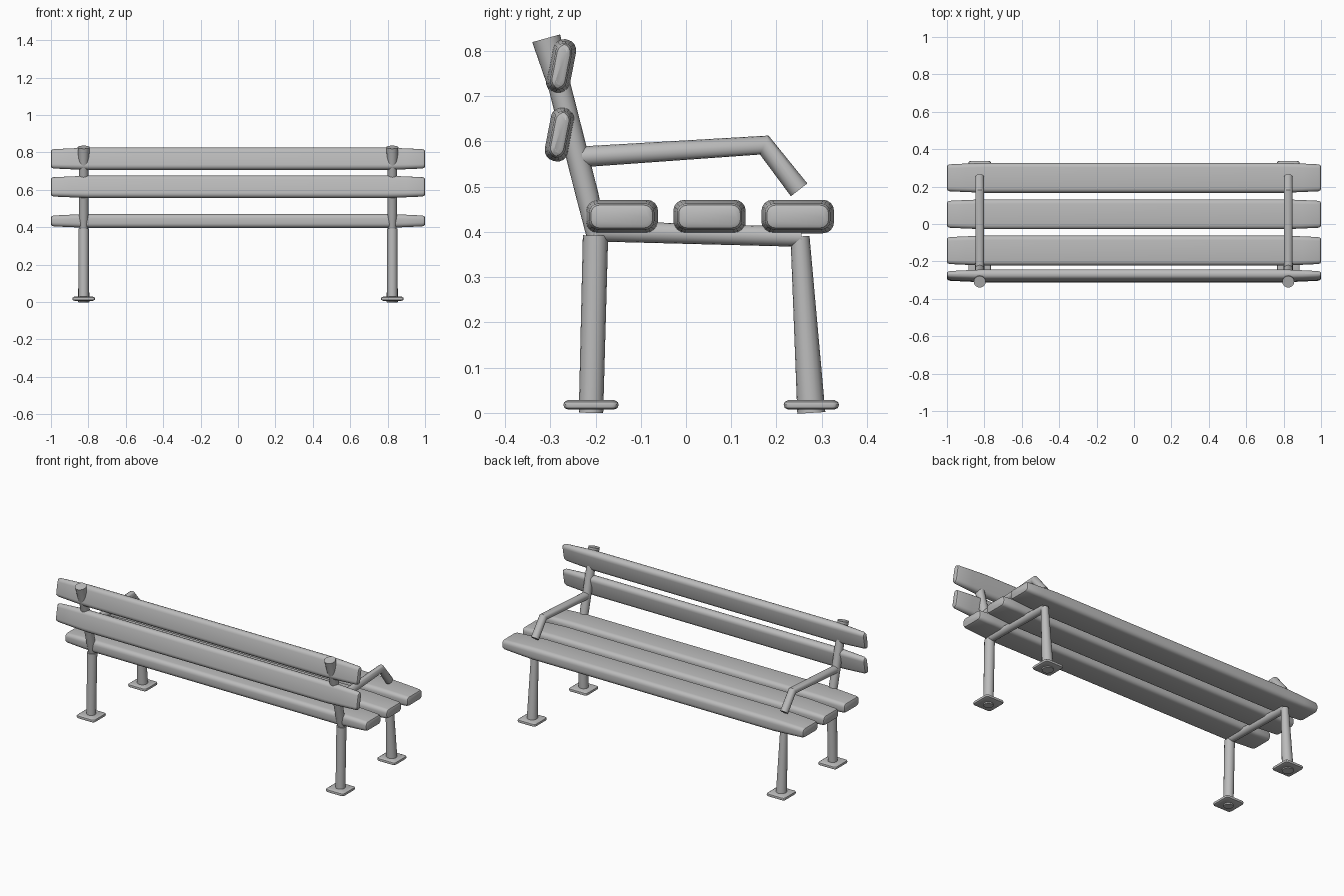
import bpy, bmesh, math
from mathutils import Vector, Matrix

cube = bpy.data.objects.get("Cube")
if cube:
    bpy.data.objects.remove(cube, do_unlink=True)

grey = bpy.data.materials.new("plain grey")
grey.use_nodes = True
colour = (0.5, 0.5, 0.5, 1)
grey.diffuse_color = colour
grey.node_tree.nodes["Principled BSDF"].inputs["Base Color"].default_value = colour


def loft(name, rings, angle=40):
    """Skin a list of equal-length point rings and cap both ends."""
    bm = bmesh.new()
    loops = [[bm.verts.new(p) for p in ring] for ring in rings]
    n = len(loops[0])
    for a, b in zip(loops, loops[1:]):
        for i in range(n):
            j = (i + 1) % n
            bm.faces.new((a[i], a[j], b[j], b[i]))
    bm.faces.new(loops[0])
    bm.faces.new(loops[-1])
    bmesh.ops.recalc_face_normals(bm, faces=bm.faces[:])
    mesh = bpy.data.meshes.new(name)
    bm.to_mesh(mesh)
    bm.free()
    mesh.materials.append(grey)
    obj = bpy.data.objects.new(name, mesh)
    bpy.context.collection.objects.link(obj)
    bpy.ops.object.select_all(action='DESELECT')
    obj.select_set(True)
    bpy.context.view_layer.objects.active = obj
    bpy.ops.object.shade_smooth_by_angle(angle=math.radians(angle))
    return obj


def rounded_rect(w, h, r, steps=4):
    """Outline of a rounded rectangle as (u, v) pairs."""
    pts = []
    for k, (sx, sy) in enumerate(((1, 1), (-1, 1), (-1, -1), (1, -1))):
        for s in range(steps + 1):
            a = math.pi / 2 * (k + s / steps)
            pts.append((sx * (w / 2 - r) + r * math.cos(a),
                        sy * (h / 2 - r) + r * math.sin(a)))
    return pts


def plank(name, y, z, w, h, tilt=0):
    """Rounded board along x whose ends taper in a little."""
    turn = Matrix.Rotation(math.radians(tilt), 3, 'X')
    half = [(0.8, 0), (0.9, 0.004), (0.985, 0.008), (0.996, 0.012), (1, 0.019)]
    stations = [(-x, i) for x, i in reversed(half)] + half
    rings = []
    for x, inset in stations:
        outline = rounded_rect(w - 2 * inset, h - 2 * inset, 0.024 - inset / 2)
        rings.append([turn @ Vector((0, u, v)) + Vector((x, y, z)) for u, v in outline])
    loft(name, rings)


def tube(name, x, path, sides=16):
    """Round bar through (y, z, radius) points, mitred at the bends."""
    pts = [Vector((x, y, z)) for y, z, r in path]
    rings = []
    for i, p in enumerate(pts):
        before = (p - pts[i - 1]).normalized() if i else (pts[1] - p).normalized()
        after = (pts[i + 1] - p).normalized() if i + 1 < len(pts) else before
        along = (before + after).normalized()
        across = Vector((1, 0, 0))
        up = along.cross(across)
        r = path[i][2]
        rings.append([p + r * (across * math.cos(t) + up * math.sin(t))
                      for t in (2 * math.pi * k / sides for k in range(sides))])
    loft(name, rings)


def foot(name, x, y):
    """Square plate with soft corners and edges."""
    rings = []
    for z, size in ((0.007, 0.1), (0.011, 0.118), (0.018, 0.122), (0.024, 0.118), (0.029, 0.1)):
        rings.append([(x + u, y + v, z) for u, v in rounded_rect(size, size, 0.014)])
    loft(name, rings)


# Seat and back boards
for label, y in (("rear", -0.142), ("middle", 0.052), ("front", 0.247)):
    plank(label + "_seat_plank", y, 0.434, 0.16, 0.074)
for label, y, z in (("upper", -0.276, 0.766), ("lower", -0.279, 0.616)):
    plank(label + "_back_plank", y, z, 0.053, 0.121, -11)

# Metal frame, one on each side
for side, x in (("left", 0.825), ("right", -0.825)):
    tube(side + "_rear_leg", x, [(-0.21, 0, 0.027), (-0.2, 0.392, 0.028)])
    tube(side + "_front_leg", x, [(0.277, 0, 0.031), (0.252, 0.39, 0.021)])
    tube(side + "_seat_rail", x, [(-0.205, 0.402, 0.023), (0.255, 0.389, 0.022)])
    tube(side + "_back_post", x, [(-0.198, 0.392, 0.022), (-0.218, 0.48, 0.025),
                                  (-0.279, 0.72, 0.025), (-0.309, 0.828, 0.032)])
    tube(side + "_armrest", x, [(-0.23, 0.566, 0.023), (0.173, 0.592, 0.023),
                                (0.25, 0.493, 0.023)])
    foot(side + "_rear_foot", x, -0.21)
    foot(side + "_front_foot", x, 0.277)
